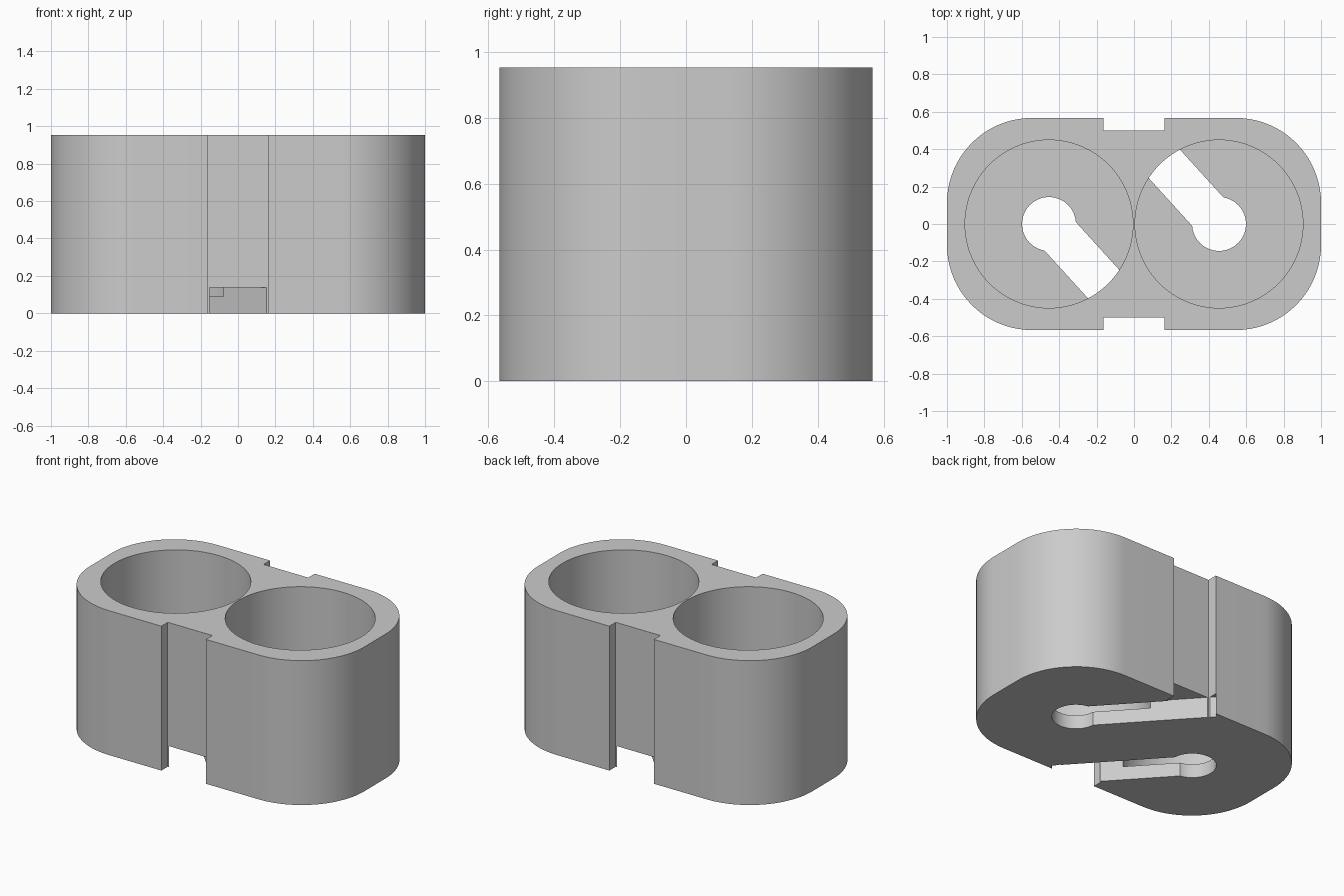
import bpy
import bmesh
import math
from mathutils import Vector

WIDTH, DEPTH, HEIGHT = 2.0, 1.134, 0.953
CORNER = 0.455
BORE_X, BORE_R, FLOOR = 0.4545, 0.449, 0.091
HOLE_R, SLOT_HALF, SLOT_TOP = 0.144, 0.113, 0.138
NOTCH_HALF, NOTCH_Y = 0.163, 0.5

cube = bpy.data.objects.get("Cube")
if cube:
    bpy.data.objects.remove(cube, do_unlink=True)

grey = bpy.data.materials.new("light grey plastic")
grey.use_nodes = True
colour = (0.6, 0.6, 0.6, 1)
grey.diffuse_color = colour
grey.node_tree.nodes["Principled BSDF"].inputs["Base Color"].default_value = colour


def prism(name, outline, z0, z1):
    """Extrude a closed outline from z0 up to z1."""
    bm = bmesh.new()
    face = bm.faces.new([bm.verts.new((x, y, z0)) for x, y in outline])
    new = bmesh.ops.extrude_face_region(bm, geom=[face])["geom"]
    top = [v for v in new if isinstance(v, bmesh.types.BMVert)]
    bmesh.ops.translate(bm, verts=top, vec=(0, 0, z1 - z0))
    bmesh.ops.recalc_face_normals(bm, faces=bm.faces)
    mesh = bpy.data.meshes.new(name)
    bm.to_mesh(mesh)
    bm.free()
    mesh.materials.append(grey)
    obj = bpy.data.objects.new(name, mesh)
    bpy.context.collection.objects.link(obj)
    return obj


def arc(cx, cy, r, start, sweep, steps):
    return [(cx + r * math.cos(start + sweep * i / steps),
             cy + r * math.sin(start + sweep * i / steps)) for i in range(steps + 1)]


def circle(cx, cy, r, steps=96):
    return arc(cx, cy, r, 0, math.tau, steps)[:-1]


# Rounded outer block
cx, cy = WIDTH / 2 - CORNER, DEPTH / 2 - CORNER
outline = []
for i, (sx, sy) in enumerate([(1, 1), (-1, 1), (-1, -1), (1, -1)]):
    outline += arc(sx * cx, sy * cy, CORNER, i * math.pi / 2, math.pi / 2, 20)
holder = prism("double_holder", outline, 0, HEIGHT)

cutters = []
for s in (-1, 1):
    # Wide cup bore, and the small hole through its floor
    cutters.append(prism("bore_cutter", circle(s * BORE_X, 0, BORE_R), FLOOR, HEIGHT + 0.1))
    cutters.append(prism("hole_cutter", circle(s * BORE_X, 0, HOLE_R, 48), -0.1, SLOT_TOP))
    # Full-height notch in the middle of the front and back
    x, y0, y1 = NOTCH_HALF, s * NOTCH_Y, s * (DEPTH / 2 + 0.1)
    cutters.append(prism("notch_cutter", [(-x, y0), (x, y0), (x, y1), (-x, y1)],
                         -0.1, HEIGHT + 0.1))
    # Diagonal cable slot from the hole out to the notch
    start, end = Vector((s * BORE_X, 0)), Vector((0, s * NOTCH_Y))
    along = (end - start).normalized()
    side = Vector((-along.y, along.x)) * SLOT_HALF
    end = end + along * 0.16
    cutters.append(prism("slot_cutter", [start + side, start - side, end - side, end + side],
                         -0.1, SLOT_TOP))

# Carve the block
bpy.context.view_layer.objects.active = holder
for cutter in cutters:
    cutter.hide_render = True
    mod = holder.modifiers.new("carve", "BOOLEAN")
    mod.operation, mod.solver, mod.object = "DIFFERENCE", "EXACT", cutter
    bpy.ops.object.modifier_apply(modifier=mod.name)
    bpy.data.objects.remove(cutter, do_unlink=True)

bpy.ops.object.select_all(action="DESELECT")
holder.select_set(True)
bpy.ops.object.shade_smooth_by_angle(angle=math.radians(30))
